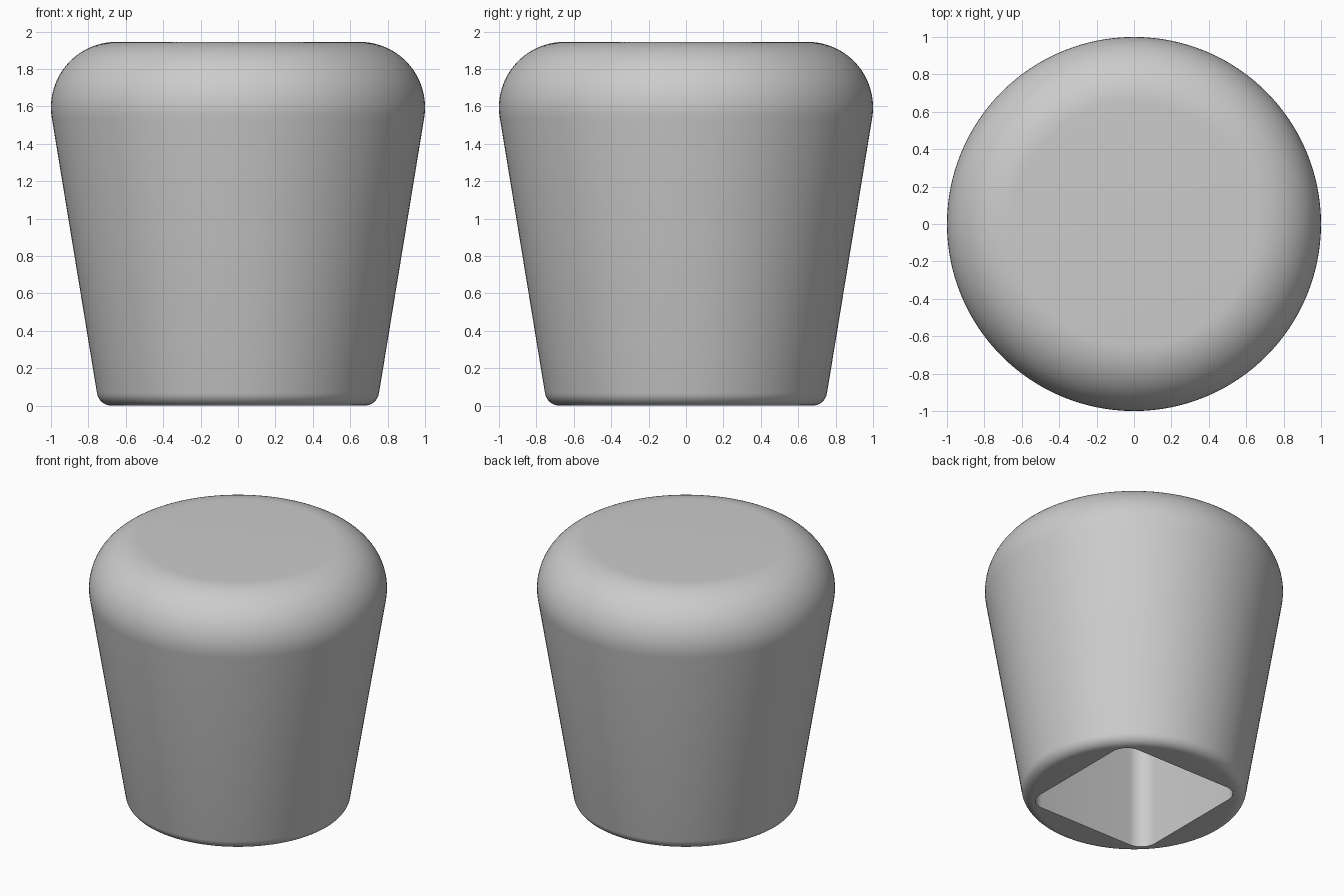
import bpy, bmesh
from math import sin, cos, pi, radians
from mathutils import Matrix, Vector

cube = bpy.data.objects.get("Cube")
if cube:
    bpy.data.objects.remove(cube, do_unlink=True)

HEIGHT = 1.945
DRAFT = radians(9.3)      # slope of the side wall
SEGMENTS = 128

grey = bpy.data.materials.new("plain grey")
grey.use_nodes = True
colour = (0.6, 0.6, 0.6, 1)
grey.diffuse_color = colour
grey.node_tree.nodes["Principled BSDF"].inputs["Base Color"].default_value = colour


def arc(cx, cz, r, start, end, steps):
    """Points along an arc, as (x, z) pairs."""
    angles = [start + (end - start) * i / steps for i in range(steps + 1)]
    return [(cx + r * cos(a), cz + r * sin(a)) for a in angles]


def make_object(name, bm):
    bmesh.ops.recalc_face_normals(bm, faces=bm.faces)
    mesh = bpy.data.meshes.new(name)
    bm.to_mesh(mesh)
    bm.free()
    mesh.materials.append(grey)
    obj = bpy.data.objects.new(name, mesh)
    bpy.context.collection.objects.link(obj)
    return obj


# Tapered body: rounded foot edge, sloping wall, large rounded shoulder
profile = arc(0.675, 0.08, 0.08, -pi / 2, -DRAFT, 8)
profile += arc(0.65, HEIGHT - 0.35, 0.35, -DRAFT, pi / 2, 24)
bm = bmesh.new()
rings = []
for r, z in profile:
    rings.append([bm.verts.new((r * cos(2 * pi * i / SEGMENTS), r * sin(2 * pi * i / SEGMENTS), z))
                  for i in range(SEGMENTS)])
for low, high in zip(rings, rings[1:]):
    for i in range(SEGMENTS):
        j = (i + 1) % SEGMENTS
        bm.faces.new((low[i], low[j], high[j], high[i]))
bm.faces.new(rings[0])
bm.faces.new(rings[-1])
body = make_object("tapered_foot", bm)

# Square socket with rounded corners, open at the underside
HALF, CORNER, DEPTH = 0.505, 0.12, 1.5
outline = []
for k, (sx, sy) in enumerate([(1, 1), (-1, 1), (-1, -1), (1, -1)]):
    c = HALF - CORNER
    outline += arc(sx * c, sy * c, CORNER, k * pi / 2, (k + 1) * pi / 2, 10)
bm = bmesh.new()
base = bm.faces.new([bm.verts.new((x, y, -0.2)) for x, y in outline])
top = bmesh.ops.extrude_face_region(bm, geom=[base])["geom"]
bmesh.ops.translate(bm, vec=(0, 0, DEPTH + 0.2),
                    verts=[v for v in top if isinstance(v, bmesh.types.BMVert)])
cutter = make_object("socket_cutter", bm)
cutter.hide_render = True

cut = body.modifiers.new("socket", "BOOLEAN")
cut.operation = "DIFFERENCE"
cut.solver = "EXACT"
cut.object = cutter

# Apply the cut, then smooth the curved surfaces
bpy.ops.object.select_all(action="DESELECT")
body.select_set(True)
bpy.context.view_layer.objects.active = body
bpy.ops.object.modifier_apply(modifier=cut.name)
bpy.data.objects.remove(cutter, do_unlink=True)
bpy.ops.object.shade_smooth_by_angle(angle=radians(30))
